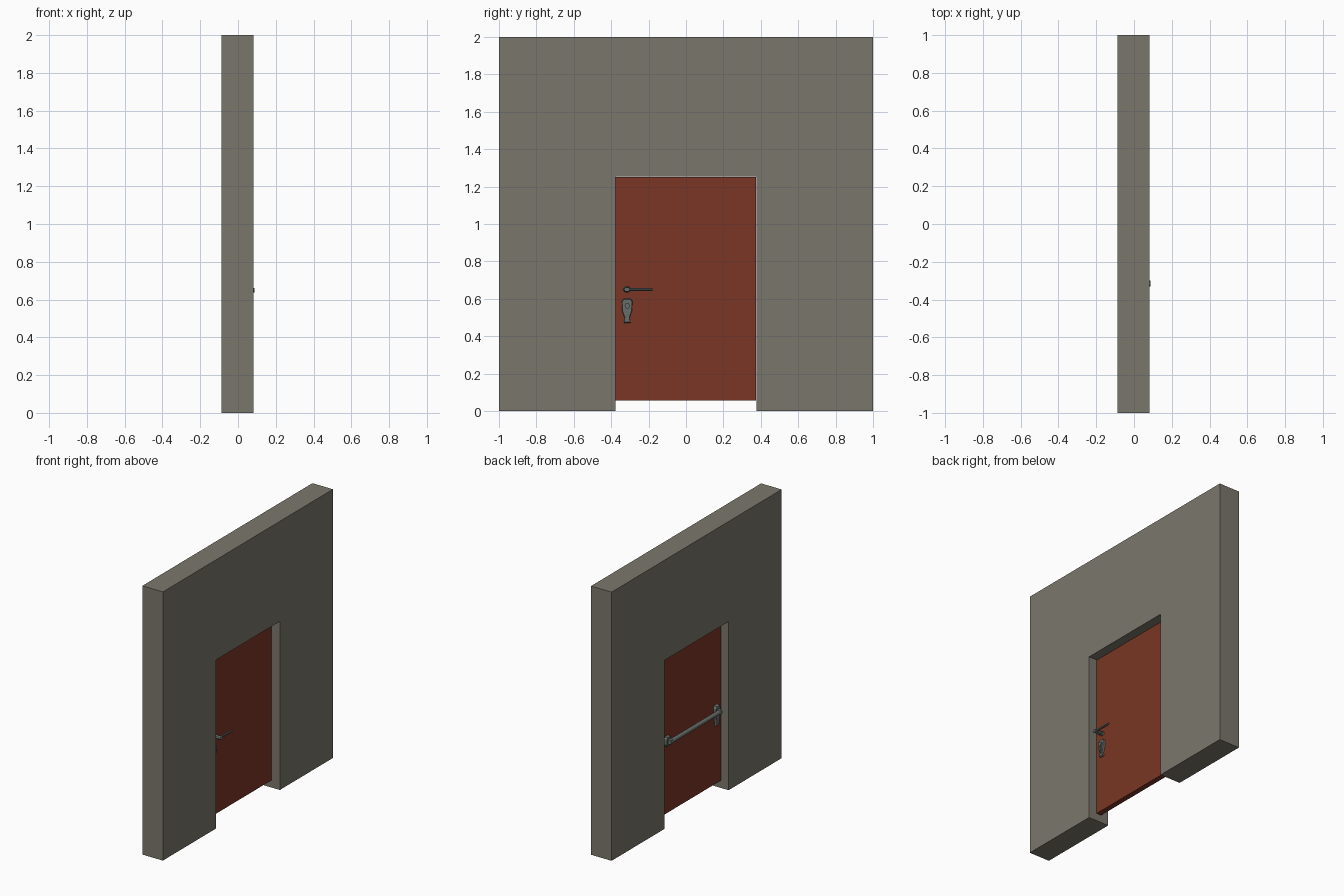
import bpy, bmesh, math
from mathutils import Vector

if "Cube" in bpy.data.objects:
    bpy.data.objects.remove(bpy.data.objects["Cube"])


def material(name, rgb):
    m = bpy.data.materials.new(name)
    m.diffuse_color = (*rgb, 1)
    m.use_nodes = True
    m.node_tree.nodes["Principled BSDF"].inputs["Base Color"].default_value = m.diffuse_color
    return m


WALL = material("warm grey plaster", (0.195, 0.185, 0.148))
DOOR = material("rust red paint", (0.195, 0.037, 0.018))
METAL = material("dull grey metal", (0.135, 0.155, 0.14))


def prism(name, outline, x0, x1, mat, taper=1.0):
    """Extrude a (y, z) outline from x0 to x1, scaling the far end by taper."""
    cy = sum(p[0] for p in outline) / len(outline)
    cz = sum(p[1] for p in outline) / len(outline)
    bm = bmesh.new()
    a = [bm.verts.new((x0, y, z)) for y, z in outline]
    b = [bm.verts.new((x1, cy + (y - cy) * taper, cz + (z - cz) * taper)) for y, z in outline]
    bm.faces.new(a)
    bm.faces.new(b)
    n = len(outline)
    for i in range(n):
        j = (i + 1) % n
        bm.faces.new((a[i], a[j], b[j], b[i]))
    bmesh.ops.recalc_face_normals(bm, faces=bm.faces)
    me = bpy.data.meshes.new(name)
    bm.to_mesh(me)
    bm.free()
    me.materials.append(mat)
    ob = bpy.data.objects.new(name, me)
    bpy.context.collection.objects.link(ob)
    return ob


def rect(y0, y1, z0, z1):
    return [(y0, z0), (y1, z0), (y1, z1), (y0, z1)]


def oval(cy, cz, ry, rz, n):
    return [(cy + ry * math.cos(2 * math.pi * i / n), cz + rz * math.sin(2 * math.pi * i / n))
            for i in range(n)]


def mirrored(half, cy):
    """Symmetric outline from (half width, z) pairs listed bottom to top."""
    return [(cy + w, z) for w, z in half] + [(cy - w, z) for w, z in reversed(half)]


def rod(name, start, end, radius, sides, mat):
    start, end = Vector(start), Vector(end)
    bpy.ops.mesh.primitive_cylinder_add(vertices=sides, radius=radius,
                                        depth=(end - start).length, location=(start + end) / 2)
    ob = bpy.context.object
    ob.name = name
    ob.rotation_mode = 'QUATERNION'
    ob.rotation_quaternion = (end - start).to_track_quat('Z', 'Y')
    ob.data.materials.append(mat)
    bpy.ops.object.shade_smooth_by_angle()
    return ob


# Wall with a doorway open to the floor
prism("wall", [(-1, 0), (-0.376, 0), (-0.376, 1.255), (0.376, 1.255), (0.376, 0),
               (1, 0), (1, 2), (-1, 2)], -0.0875, 0.0815, WALL)

# Door leaf set in the middle of the wall thickness
F, B = 0.015, -0.025
prism("door_leaf", rect(-0.376, 0.373, 0.056, 1.252), B, F, DOOR)

# Outside lever handle
LY = -0.315
prism("handle_rose", oval(LY, 0.65, 0.021, 0.016, 12), F, F + 0.012, METAL, 0.9)
prism("handle_hub", oval(LY, 0.65, 0.018, 0.013, 8), F + 0.01, 0.0875, METAL, 0.9)
rod("handle_lever", (0.072, LY, 0.65), (0.072, -0.178, 0.65), 0.008, 10, METAL)

# Outside lock plate with cylinder
plate = [(0.018, 0.47), (0.013, 0.497), (0.026, 0.535), (0.029, 0.588), (0.018, 0.601)]
prism("lock_plate", mirrored(plate, LY), F, F + 0.014, METAL, 0.92)
prism("lock_cylinder", oval(LY, 0.563, 0.013, 0.016, 12), F + 0.01, F + 0.024, METAL)
prism("lock_key_cover", rect(LY - 0.005, LY + 0.005, 0.495, 0.545), F + 0.01, F + 0.02, METAL)

# Inside push bar: lock body, hinge bracket and bar
BZ, EY = 0.598, 0.265
body = [(0.012, 0.485), (0.02, 0.535), (0.03, 0.575), (0.03, 0.625), (0.018, 0.645)]
prism("push_bar_lock", mirrored(body, LY), B, B - 0.02, METAL, 0.88)
bracket = [(0.018, 0.562), (0.028, 0.58), (0.028, 0.618), (0.018, 0.634)]
prism("push_bar_bracket", mirrored(bracket, EY), B, B - 0.02, METAL, 0.88)
for label, y in (("lock", LY), ("hinge", EY)):
    prism(f"push_bar_arm_{label}", rect(y - 0.012, y + 0.012, BZ - 0.017, BZ + 0.017),
          B - 0.015, B - 0.045, METAL, 0.9)
rod("push_bar", (B - 0.032, LY - 0.01, BZ), (B - 0.032, EY + 0.01, BZ), 0.016, 14, METAL)
